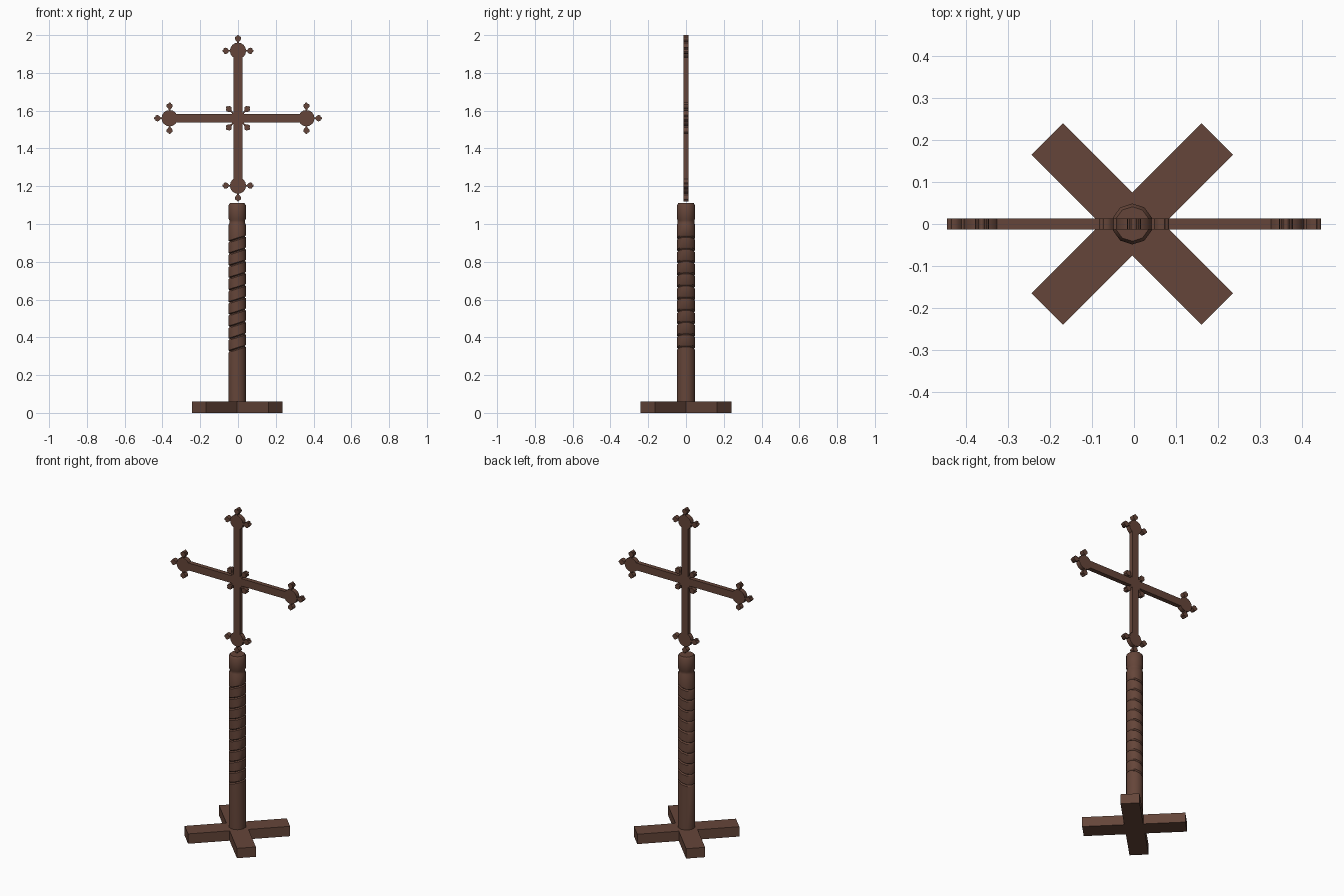
import bpy, bmesh, math
from math import sin, cos, pi, radians
from mathutils import Matrix, Vector

if "Cube" in bpy.data.objects:
    bpy.data.objects.remove(bpy.data.objects["Cube"])

wood = bpy.data.materials.new("dark_brown_wood")
wood.diffuse_color = (0.13, 0.06, 0.041, 1)
wood.use_nodes = True
wood.node_tree.nodes["Principled BSDF"].inputs["Base Color"].default_value = wood.diffuse_color

POST_X = -0.004
CROSS_Z = 1.56
HALF_T = 0.0135


def finish(name, bm, angle=None):
    bmesh.ops.recalc_face_normals(bm, faces=bm.faces)
    me = bpy.data.meshes.new(name)
    bm.to_mesh(me)
    bm.free()
    me.materials.append(wood)
    if angle:
        for p in me.polygons:
            p.use_smooth = True
        me.set_sharp_from_angle(angle=radians(angle))
    ob = bpy.data.objects.new(name, me)
    bpy.context.collection.objects.link(ob)
    return ob


def extrude(name, outline, matrix, depth, angle=None):
    """Flat outline in local xy, extruded along local z, placed by matrix."""
    bm = bmesh.new()
    face = bm.faces.new([bm.verts.new((x, y, 0)) for x, y in outline])
    new = bmesh.ops.extrude_face_region(bm, geom=[face])["geom"]
    verts = [g for g in new if isinstance(g, bmesh.types.BMVert)]
    bmesh.ops.translate(bm, verts=verts, vec=(0, 0, depth))
    bmesh.ops.transform(bm, matrix=matrix, verts=bm.verts)
    return finish(name, bm, angle)


def lathe(name, profile, sides=10, angle=40):
    """Profile of (height, radius, tilt); tilt slopes a ring up towards +x."""
    bm = bmesh.new()
    rings = []
    for h, r, tilt in profile:
        ring = []
        for i in range(sides):
            a = pi / 2 + 2 * pi * i / sides
            x, y = r * cos(a), r * sin(a)
            ring.append(bm.verts.new((POST_X + x, y, h + tilt * x)))
        rings.append(ring)
    for a, b in zip(rings, rings[1:]):
        for i in range(sides):
            j = (i + 1) % sides
            bm.faces.new((a[i], a[j], b[j], b[i]))
    bm.faces.new(rings[0])
    bm.faces.new(rings[-1])
    return finish(name, bm, angle)


# crossed foot beams, one plus-shaped slab turned 45 degrees
w, l = 0.053, 0.286
plus = [(w, w), (w, l), (-w, l), (-w, w), (-l, w), (-l, -w),
        (-w, -w), (-w, -l), (w, -l), (w, -w), (l, -w), (l, w)]
extrude("crossed_foot", plus,
        Matrix.Translation((POST_X, 0, 0)) @ Matrix.Rotation(pi / 4, 4, 'Z'), 0.06)

# post with tilted grooves, a neck and a cap
R = 0.0488
profile = [(0.05, R, 0)]
for i in range(10):
    h = 0.34 + 0.0645 * i
    profile += [(h - 0.006, R, 0.32), (h, R - 0.007, 0.32), (h + 0.006, R, 0.32)]
profile += [(0.995, R, 0), (1.005, 0.044, 0), (1.02, 0.044, 0),
            (1.03, R, 0), (1.098, R, 0), (1.11, 0.041, 0)]
lathe("grooved_post", profile)

# upright plane: local xy -> world xz, extruded through the thickness
up = Matrix.Translation((0, HALF_T, CROSS_Z)) @ Matrix.Rotation(pi / 2, 4, 'X')


def rect(hx, hy):
    return [(-hx, -hy), (hx, -hy), (hx, hy), (-hx, hy)]


def disc(r, n=16):
    return [(r * cos(2 * pi * i / n), r * sin(2 * pi * i / n)) for i in range(n)]


# cross bars
extrude("upright_bar", rect(0.0225, 0.36), up, 2 * HALF_T)
extrude("cross_bar", rect(0.362, 0.0225), up, 2 * HALF_T)
extrude("centre_disc", disc(0.041), up, 2 * HALF_T, 40)

# fan-shaped three-lobed tip, pointing along local +x
half = [(0.036, 0.004), (0.049, 0.005), (0.055, 0.012), (0.063, 0.0165),
        (0.072, 0.0155), (0.076, 0.011), (0.075, 0.0075), (0.080, 0.006), (0.083, 0.002)]
tip = half + [(x, -y) for x, y in reversed(half)]


def add_tip(name, x, z, ang):
    m = up @ Matrix.Translation((x, z, 0)) @ Matrix.Rotation(ang, 4, 'Z')
    extrude(name, tip, m, 2 * HALF_T, 40)


# round arm ends, each with three tips
for k, (side, reach) in enumerate((("right", 0.362), ("top", 0.357),
                                   ("left", 0.362), ("bottom", 0.357))):
    a = k * pi / 2
    x, z = reach * cos(a), reach * sin(a)
    extrude(side + "_end_disc", disc(0.043), up @ Matrix.Translation((x, z, 0)),
            2 * HALF_T, 40)
    for n, turn in enumerate((-pi / 2, 0, pi / 2)):
        add_tip(f"{side}_end_tip_{n + 1}", x, z, a + turn)
    # diagonal tips around the crossing
    d = a + pi / 4
    add_tip(f"crossing_tip_{k + 1}", 0.004 * cos(d), 0.004 * sin(d), d)
